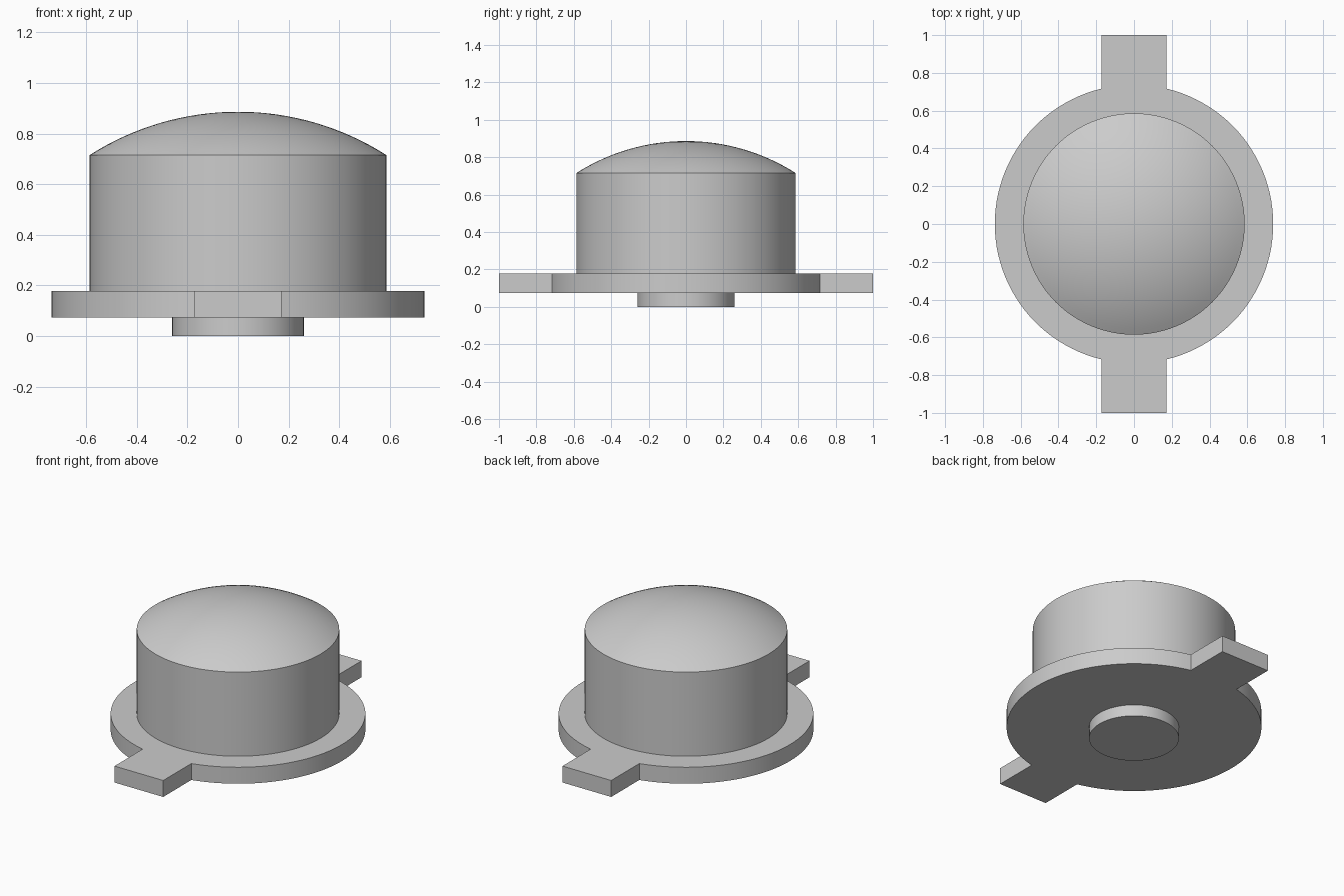
import bpy, bmesh, math

if "Cube" in bpy.data.objects:
    bpy.data.objects.remove(bpy.data.objects["Cube"])

SEG = 96
grey = bpy.data.materials.new("light_grey")
grey.diffuse_color = (0.6, 0.6, 0.6, 1)
grey.use_nodes = True
grey.node_tree.nodes["Principled BSDF"].inputs["Base Color"].default_value = grey.diffuse_color


def finish(name, bm):
    bmesh.ops.recalc_face_normals(bm, faces=bm.faces)
    mesh = bpy.data.meshes.new(name)
    bm.to_mesh(mesh)
    bm.free()
    obj = bpy.data.objects.new(name, mesh)
    bpy.context.collection.objects.link(obj)
    mesh.materials.append(grey)
    bpy.ops.object.select_all(action='DESELECT')
    obj.select_set(True)
    bpy.context.view_layer.objects.active = obj
    bpy.ops.object.shade_smooth_by_angle(angle=math.radians(25))


def prism(name, outline, z0, z1):
    """Extrude a flat outline upward."""
    bm = bmesh.new()
    face = bm.faces.new([bm.verts.new((x, y, z0)) for x, y in outline])
    top = bmesh.ops.extrude_face_region(bm, geom=[face])["geom"]
    bmesh.ops.translate(bm, vec=(0, 0, z1 - z0),
                        verts=[v for v in top if isinstance(v, bmesh.types.BMVert)])
    finish(name, bm)


def lathe(name, profile):
    """Revolve a (radius, z) profile about the z axis."""
    bm = bmesh.new()
    verts = [bm.verts.new((r, 0, z)) for r, z in profile]
    edges = [bm.edges.new(pair) for pair in zip(verts, verts[1:])]
    bmesh.ops.spin(bm, geom=verts + edges, cent=(0, 0, 0), axis=(0, 0, 1),
                   angle=math.tau, steps=SEG, use_duplicate=False)
    bmesh.ops.remove_doubles(bm, verts=bm.verts, dist=1e-5)
    finish(name, bm)


# Flange: a disc with a square tab at the front and the back
R, TAB = 0.737, 0.172
a = math.asin(TAB / R)
half = [(TAB, -1.0)]
for i in range(49):
    t = -math.pi / 2 + a + (math.pi - 2 * a) * i / 48
    half.append((R * math.cos(t), R * math.sin(t)))
half.append((TAB, 1.0))
prism("flange", half + [(-x, -y) for x, y in half], 0.073, 0.178)

# Domed body: straight wall closed by a shallow spherical cap
r, z_rim, z_top = 0.586, 0.715, 0.886
h = z_top - z_rim
ball = (r * r + h * h) / (2 * h)
limit = math.asin(r / ball)
dome = [(ball * math.sin(limit * (1 - i / 16)),
         z_top - ball + ball * math.cos(limit * (1 - i / 16))) for i in range(17)]
lathe("domed_body", [(0, 0.178), (r, 0.178)] + dome)

# Round contact under the flange
lathe("bottom_stud", [(0, 0), (0.26, 0), (0.26, 0.073), (0, 0.073)])
